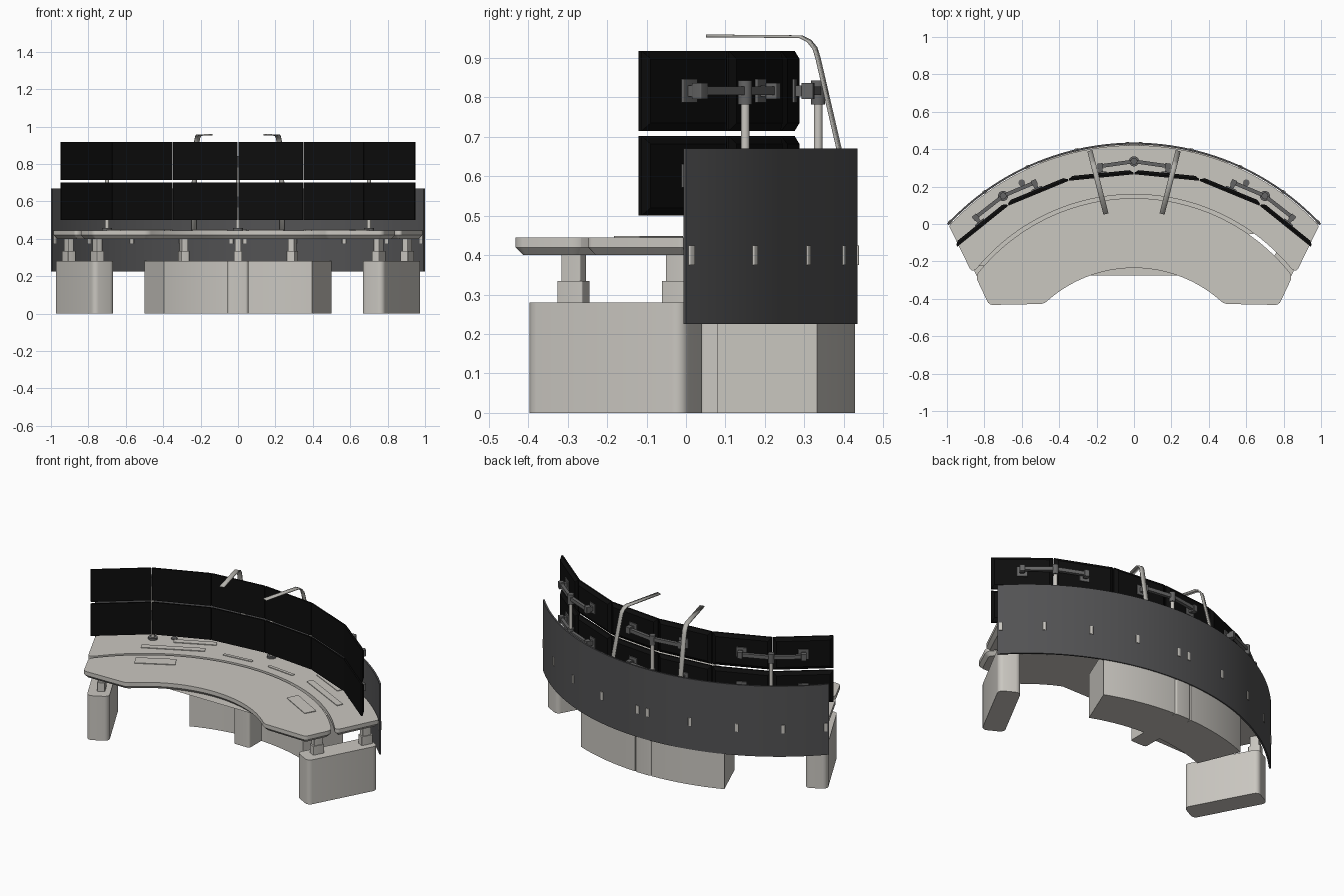
import bpy, bmesh, math
from mathutils import Vector

cube = bpy.data.objects.get("Cube")
if cube:
    bpy.data.objects.remove(cube)

CY = -0.932          # centre of all the concentric arcs
DESK_TOP = 0.445


def material(name, r, g, b):
    m = bpy.data.materials.new(name)
    m.use_nodes = True
    m.diffuse_color = (r, g, b, 1)
    m.node_tree.nodes["Principled BSDF"].inputs["Base Color"].default_value = (r, g, b, 1)
    return m


LIGHT = material("warm light grey", 0.59, 0.57, 0.53)
PANEL = material("dark grey", 0.085, 0.085, 0.088)
BLACK = material("screen black", 0.004, 0.004, 0.004)
METAL = material("mid grey", 0.13, 0.13, 0.13)
SILVER = material("lamp silver", 0.45, 0.44, 0.41)


def finish(bm, name, mat):
    bmesh.ops.recalc_face_normals(bm, faces=bm.faces)
    mesh = bpy.data.meshes.new(name)
    bm.to_mesh(mesh)
    bm.free()
    mesh.materials.append(mat)
    ob = bpy.data.objects.new(name, mesh)
    bpy.context.collection.objects.link(ob)
    bpy.ops.object.select_all(action="DESELECT")
    ob.select_set(True)
    bpy.context.view_layer.objects.active = ob
    bpy.ops.object.shade_smooth_by_angle(angle=math.radians(30))
    return ob


def prism(name, outline, z0, z1, mat, corner=0, chamfer=0):
    """Extruded outline with rounded upright corners and a chamfered lower rim."""
    bm = bmesh.new()
    base = bm.faces.new([bm.verts.new((x, y, z0)) for x, y in outline])
    up = bmesh.ops.extrude_face_region(bm, geom=[base])["geom"]
    bmesh.ops.translate(bm, vec=(0, 0, z1 - z0), verts=[v for v in up if isinstance(v, bmesh.types.BMVert)])
    bmesh.ops.recalc_face_normals(bm, faces=bm.faces)
    if corner:
        sharp = [e for e in bm.edges if abs(e.verts[0].co.z - e.verts[1].co.z) > 1e-4
                 and e.calc_face_angle(0) > 0.35]
        bmesh.ops.bevel(bm, geom=sharp, offset=corner, segments=5, profile=0.5, affect="EDGES")
    if chamfer:
        rim = [e for e in bm.edges if all(abs(v.co.z - z0) < 1e-5 for v in e.verts)]
        bmesh.ops.bevel(bm, geom=rim, offset=chamfer, segments=1, affect="EDGES")
    return finish(bm, name, mat)


def box(name, x, y, w, d, z0, z1, mat, turn=0, corner=0):
    """Upright block turned clockwise by an angle in radians."""
    c, s = math.cos(turn), math.sin(turn)
    pts = [(-w/2, -d/2), (w/2, -d/2), (w/2, d/2), (-w/2, d/2)]
    return prism(name, [(x + u*c + v*s, y - u*s + v*c) for u, v in pts], z0, z1, mat, corner)


def rod(name, x, y, r, z0, z1, mat):
    pts = [(x + r*math.cos(i*math.pi/10), y + r*math.sin(i*math.pi/10)) for i in range(20)]
    return prism(name, pts, z0, z1, mat)


def arc(r, a0, a1, n=40):
    """Arc points, angles in degrees from the rear, positive towards +x."""
    out = []
    for i in range(n + 1):
        a = math.radians(a0 + (a1 - a0)*i/n)
        out.append((r*math.sin(a), CY + r*math.cos(a)))
    return out


def flip(pts):
    return [(-x, y) for x, y in reversed(pts)]


# Worktops: front and rear, with a cable gap between them
front_end = [(0.775, -0.433), (0.845, -0.285)]
prism("front_worktop", arc(0.697, -43.6, 43.6) + front_end + arc(1.07, 51.5, -51.5) + flip(front_end),
      0.40, DESK_TOP, LIGHT, corner=0.02, chamfer=0.02)
rear_end = [(0.872, -0.25)]
prism("rear_worktop", arc(1.09, -51, 51) + rear_end + arc(1.353, 47, -47) + flip(rear_end),
      0.40, DESK_TOP, LIGHT, corner=0.012, chamfer=0.02)

# Curved rear screen with small clips showing through it
prism("rear_panel", arc(1.357, -47, 47, 60) + arc(1.367, 47, -47, 60), 0.225, 0.67, PANEL)
for a in (1.5, 13, 24.7, 35.9, 46.2):
    for s in (1, -1):
        t = math.radians(a*s)
        box("panel_clip", 1.362*math.sin(t), CY + 1.362*math.cos(t), 0.022, 0.018,
            0.375, 0.425, LIGHT, t, 0.005)

# Central pedestal: two curved cabinets and a straight divider
box("centre_divider", 0, 0.232, 0.11, 0.394, 0, 0.28, LIGHT, 0, 0.015)
for s in (1, -1):
    prism("curved_cabinet", arc(1.087, 2.4*s, 21.4*s, 16) + arc(1.36, 21.6*s, 2.4*s, 16), 0, 0.28, LIGHT)


def lift_leg(x, y, turn):
    box("leg_base", x, y, 0.045, 0.072, 0.28, 0.335, LIGHT, turn, 0.004)
    box("leg_slider", x, y, 0.034, 0.055, 0.335, 0.42, LIGHT, turn, 0.004)


lift_leg(0, 0.10, 0)

SIDE = math.radians(28)
for s in (1, -1):
    # End pedestals and lifting legs
    box("end_pedestal", 0.82*s, -0.178, 0.13, 0.45, 0, 0.28, LIGHT, SIDE*s, 0.03)
    lift_leg(0.752*s, -0.285, SIDE*s)
    lift_leg(0.905*s, -0.02, SIDE*s)
    lift_leg(0.29*s, 0.19, math.radians(14)*s)

    # Flush hatches and grommets on the worktops
    for name, x, y, w, d, turn in (
            ("front_hatch", 0.51, -0.095, 0.235, 0.075, 29),
            ("long_hatch", 0.53, 0.11, 0.37, 0.04, 27),
            ("rear_hatch", 0.47, 0.245, 0.25, 0.04, 26),
            ("inner_hatch", 0.15, 0.215, 0.19, 0.02, 6)):
        box(name, x*s, y, w, d, DESK_TOP - 0.002, DESK_TOP + 0.004, LIGHT, math.radians(turn)*s, 0.006)
    rod("grommet", 0.60*s, 0.22, 0.018, DESK_TOP - 0.002, DESK_TOP + 0.005, METAL)
rod("grommet", 0.03, 0.38, 0.018, DESK_TOP - 0.002, DESK_TOP + 0.005, LIGHT)

# Monitors: two rows of six, each with a bevelled back
ROWS = ((0.50, 0.702), (0.715, 0.918))
columns = [Vector(p) for p in ((0, 0.272), (0.35, 0.237), (0.675, 0.103), (0.95, -0.118))]


def monitor(mid, out, width, z0, z1):
    side = Vector((out.y, -out.x))
    bm = bmesh.new()
    rings = []
    for depth, inset in ((-0.006, 0), (0.004, 0), (0.018, 0.02)):
        ring = []
        for u, z in ((-1, z0 + inset), (1, z0 + inset), (1, z1 - inset), (-1, z1 - inset)):
            p = mid + out*depth + side*u*(width/2 - inset)
            ring.append(bm.verts.new((p.x, p.y, z)))
        rings.append(ring)
    bm.faces.new(rings[0])
    bm.faces.new(rings[-1])
    for a, b in zip(rings, rings[1:]):
        for i in range(4):
            j = (i + 1) % 4
            bm.faces.new((a[i], a[j], b[j], b[i]))
    finish(bm, "monitor", BLACK)


mounts = {}
for s in (1, -1):
    for i in range(3):
        a, b = columns[i], columns[i + 1]
        run = b - a
        mid = Vector(((a.x + b.x)/2*s, (a.y + b.y)/2))
        out = Vector((-run.y*s, run.x)).normalized()
        turn = math.atan2(out.x, out.y)
        mounts[i*s if i else (0, s)] = mid + out*0.055
        for z0, z1 in ROWS:
            monitor(mid, out, run.length - 0.006, z0, z1)
            zc = (z0 + z1)/2
            # Mounting plate, tilt block and knuckle behind each monitor
            for name, off, w, d, h in (("mount_plate", 0.021, 0.06, 0.008, 0.03),
                                       ("tilt_block", 0.036, 0.022, 0.035, 0.014),
                                       ("knuckle", 0.055, 0.03, 0.03, 0.02)):
                p = mid + out*off
                box(name, p.x, p.y, w, d, zc - h, zc + h, METAL, turn, 0.003)


# Posts with a pair of arms on each level
def post(x, y, ends):
    rod("monitor_post", x, y, 0.011, DESK_TOP, 0.80, LIGHT)
    rod("post_base", x, y, 0.027, DESK_TOP, DESK_TOP + 0.012, METAL)
    for z0, z1 in ROWS:
        zc = (z0 + z1)/2
        rod("post_collar", x, y, 0.018, zc - 0.035, zc + 0.026, METAL)
        for end in ends:
            d = end - Vector((x, y))
            box("monitor_arm", x + d.x/2, y + d.y/2, 0.02, d.length, zc - 0.011, zc + 0.011,
                METAL, math.atan2(d.x, d.y))


post(0, 0.335, [mounts[(0, 1)], mounts[(0, -1)]])
for s in (1, -1):
    post(0.70*s, 0.15, [mounts[s], mounts[2*s]])

# Bent flat-bar lamps: reach from the rear edge against height
LAMP = ((0, DESK_TOP), (0, 0.67), (0.055, 0.90), (0.063, 0.925), (0.078, 0.943), (0.10, 0.954), (0.345, 0.956))
for s in (1, -1):
    base = Vector((0.235*s, 0.388))
    along = Vector((-0.085*s, -0.335)).normalized()
    across = Vector((along.y, -along.x))*0.014
    bm = bmesh.new()
    rows = []
    for u, z in LAMP:
        p = base + along*u
        rows.append([bm.verts.new((*(p + across*k), z)) for k in (-1, 1)])
    for a, b in zip(rows, rows[1:]):
        bm.faces.new((a[0], a[1], b[1], b[0]))
    lamp = finish(bm, "lamp_bar", SILVER)
    solid = lamp.modifiers.new("thickness", "SOLIDIFY")
    solid.thickness = 0.007
    solid.offset = 0
